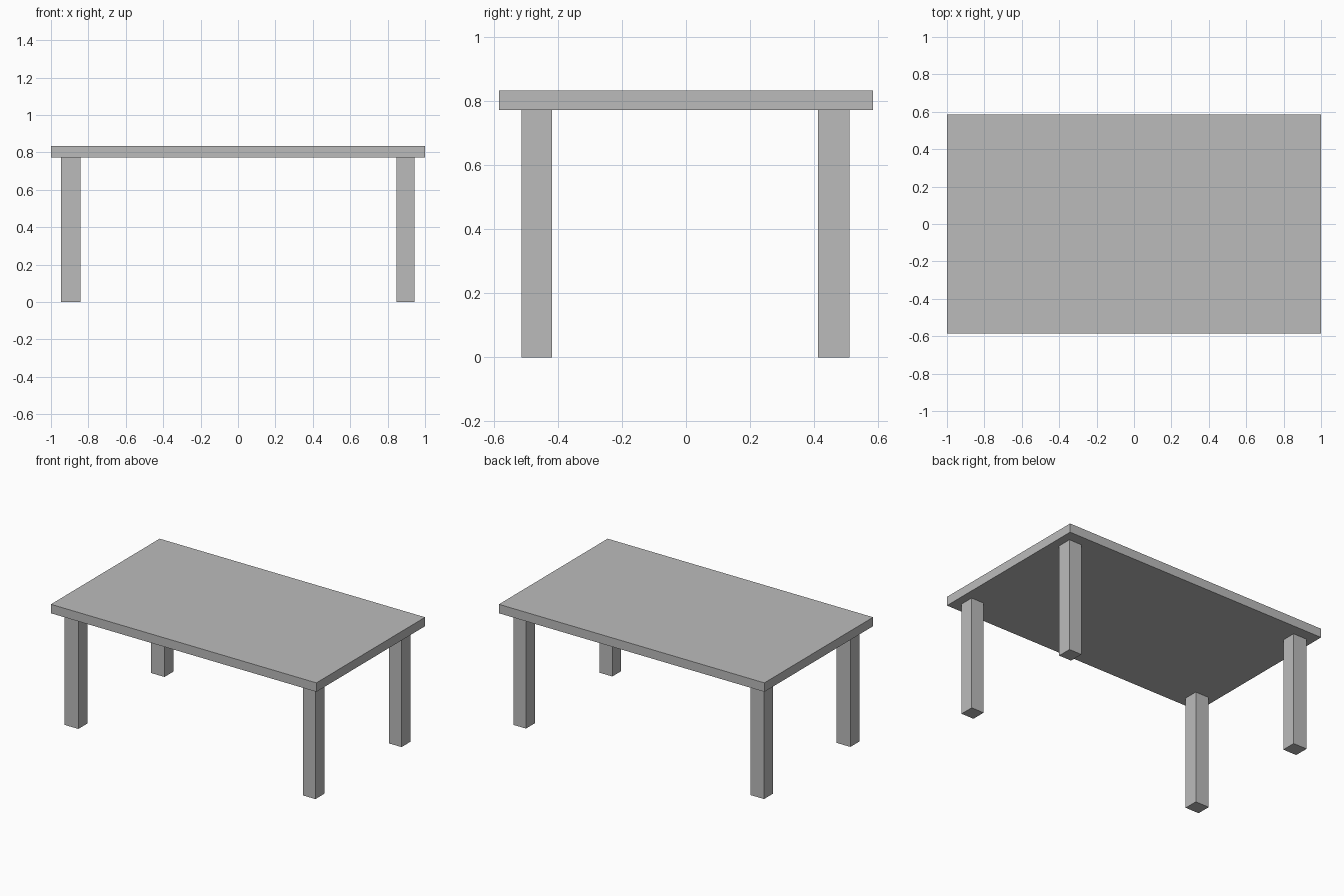
import bpy

# Remove the default cube
cube = bpy.data.objects.get("Cube")
if cube:
    bpy.data.objects.remove(cube, do_unlink=True)

# Single matte grey
GREY = (0.5, 0.5, 0.5, 1.0)
grey = bpy.data.materials.new("grey")
grey.use_nodes = True
grey.diffuse_color = GREY
grey.node_tree.nodes["Principled BSDF"].inputs["Base Color"].default_value = GREY


def box(name, x, y, z):
    """Flat-sided block spanning the given (min, max) ranges."""
    spans = (x, y, z)
    bpy.ops.mesh.primitive_cube_add(size=1, location=[(a + b) / 2 for a, b in spans])
    obj = bpy.context.object
    obj.name = obj.data.name = name
    obj.scale = [b - a for a, b in spans]
    bpy.ops.object.transform_apply(location=False, rotation=False, scale=True)
    obj.data.materials.append(grey)
    return obj


UNDERSIDE, TOP = 0.773, 0.834

# Table top
box("table_top", (-1, 1), (-0.585, 0.585), (UNDERSIDE, TOP))

# Four square legs, the right pair slightly wider
leg_x = {"left": (0.848, 0.943), "right": (-0.946, -0.843)}
leg_y = {"front": (-0.514, -0.418), "back": (0.413, 0.511)}
for side, x in leg_x.items():
    for end, y in leg_y.items():
        box(f"{end}_{side}_leg", x, y, (0, UNDERSIDE))
